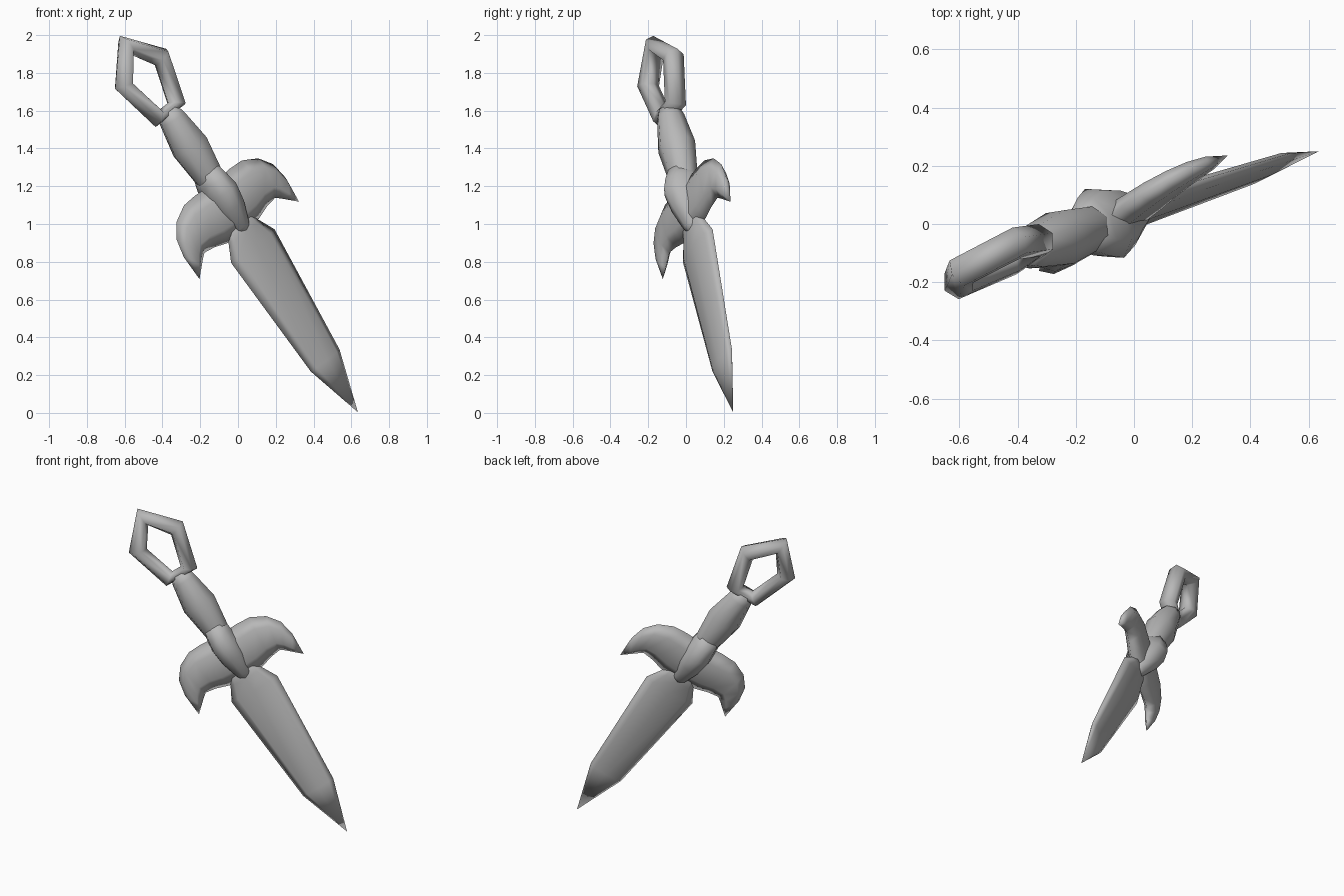
import bpy, bmesh, math
from mathutils import Vector, Matrix

cube = bpy.data.objects.get("Cube")
if cube:
    bpy.data.objects.remove(cube, do_unlink=True)

# One grey metal for the whole dagger
steel = bpy.data.materials.new("grey_steel")
steel.use_nodes = True
GREY = (0.48, 0.48, 0.48, 1)
steel.diffuse_color = GREY
steel.node_tree.nodes["Principled BSDF"].inputs["Base Color"].default_value = GREY

# Dagger frame: origin at the tip, local Z runs up to the pommel, local X across the guard
up = Vector((-0.526, -0.177, 0.832)).normalized()
across = Vector((0.696, 0.473, 0.539))
across = (across - up * across.dot(up)).normalized()
depth_axis = up.cross(across)
POSE = Matrix((across, depth_axis, up)).transposed().to_4x4()
POSE.translation = (0.635, 0.25, 0.003)


def section(a, b, depth, sides):
    """Oval ring spanning points a and b (x, z), with a half depth in y."""
    a, b = Vector((a[0], 0, a[1])), Vector((b[0], 0, b[1]))
    mid, half = (a + b) / 2, (a - b) / 2
    angles = [2 * math.pi * i / sides for i in range(sides)]
    return [mid + half * math.cos(t) + Vector((0, depth * math.sin(t), 0)) for t in angles]


def loft(name, rings, closed=False):
    """Skin a row of rings into a smooth part."""
    bm = bmesh.new()
    rows = [[bm.verts.new(p) for p in ring] for ring in rings]
    sides = len(rows[0])
    pairs = list(zip(rows, rows[1:]))
    if closed:
        pairs.append((rows[-1], rows[0]))
    else:
        bm.faces.new(rows[0][::-1])
        bm.faces.new(rows[-1])
    for r, s in pairs:
        for i in range(sides):
            j = (i + 1) % sides
            bm.faces.new((r[i], r[j], s[j], s[i]))
    bmesh.ops.remove_doubles(bm, verts=bm.verts, dist=0.0005)
    bmesh.ops.recalc_face_normals(bm, faces=bm.faces)
    for f in bm.faces:
        f.smooth = True
    mesh = bpy.data.meshes.new(name)
    bm.to_mesh(mesh)
    bm.free()
    mesh.materials.append(steel)
    ob = bpy.data.objects.new(name, mesh)
    bpy.context.collection.objects.link(ob)
    ob.matrix_world = POSE
    return ob


def column(name, stations, sides=8):
    """Straight part from (height, half width, half depth) stations."""
    return loft(name, [section((w, h), (-w, h), d, sides) for h, w, d in stations])


# Blade with a tapered point and narrowed shoulders
column("blade", [(0, 0, 0), (0.33, 0.109, 0.026), (1.058, 0.165, 0.036),
                 (1.15, 0.115, 0.036), (1.3, 0.08, 0.03)])

# Swollen hub over the guard, pointed towards the blade
column("hub", [(1.14, 0.022, 0.025), (1.18, 0.052, 0.055), (1.3, 0.085, 0.108),
               (1.4, 0.092, 0.137), (1.47, 0.082, 0.115), (1.55, 0.07, 0.075)])

# Barrel grip
column("grip", [(1.44, 0.07, 0.07), (1.5, 0.081, 0.08), (1.69, 0.108, 0.1),
                (1.87, 0.076, 0.076), (1.92, 0.06, 0.06)])

# Guard wings: top point, bottom point, half depth; mirrored about the centre
wing = [((0.13, 1.465), (0.12, 1.155), 0.052),
        ((0.22, 1.46), (0.2, 1.18), 0.048),
        ((0.31, 1.415), (0.268, 1.19), 0.042),
        ((0.368, 1.34), (0.295, 1.17), 0.036),
        ((0.388, 1.24), (0.33, 1.138), 0.026),
        ((0.379, 1.094), (0.379, 1.094), 0)]
left = [section(a, b, d, 6) for a, b, d in wing]
right = [[Vector((-p.x, p.y, p.z)) for p in ring] for ring in reversed(left)]
loft("guard", right + [section((0, 1.455), (0, 1.15), 0.058, 6)] + left)

# Five-sided pommel ring: outer corner, inner corner
half_ring = [((0.195, 2.186), (0.088, 2.15)), ((0.112, 1.888), (0.03, 1.95))]
corners = [((0, 2.396), (0, 2.272))] + half_ring
corners += [((-a[0], a[1]), (-b[0], b[1])) for a, b in reversed(half_ring)]
loft("pommel_ring", [section(a, b, 0.058, 6) for a, b in corners], closed=True)
